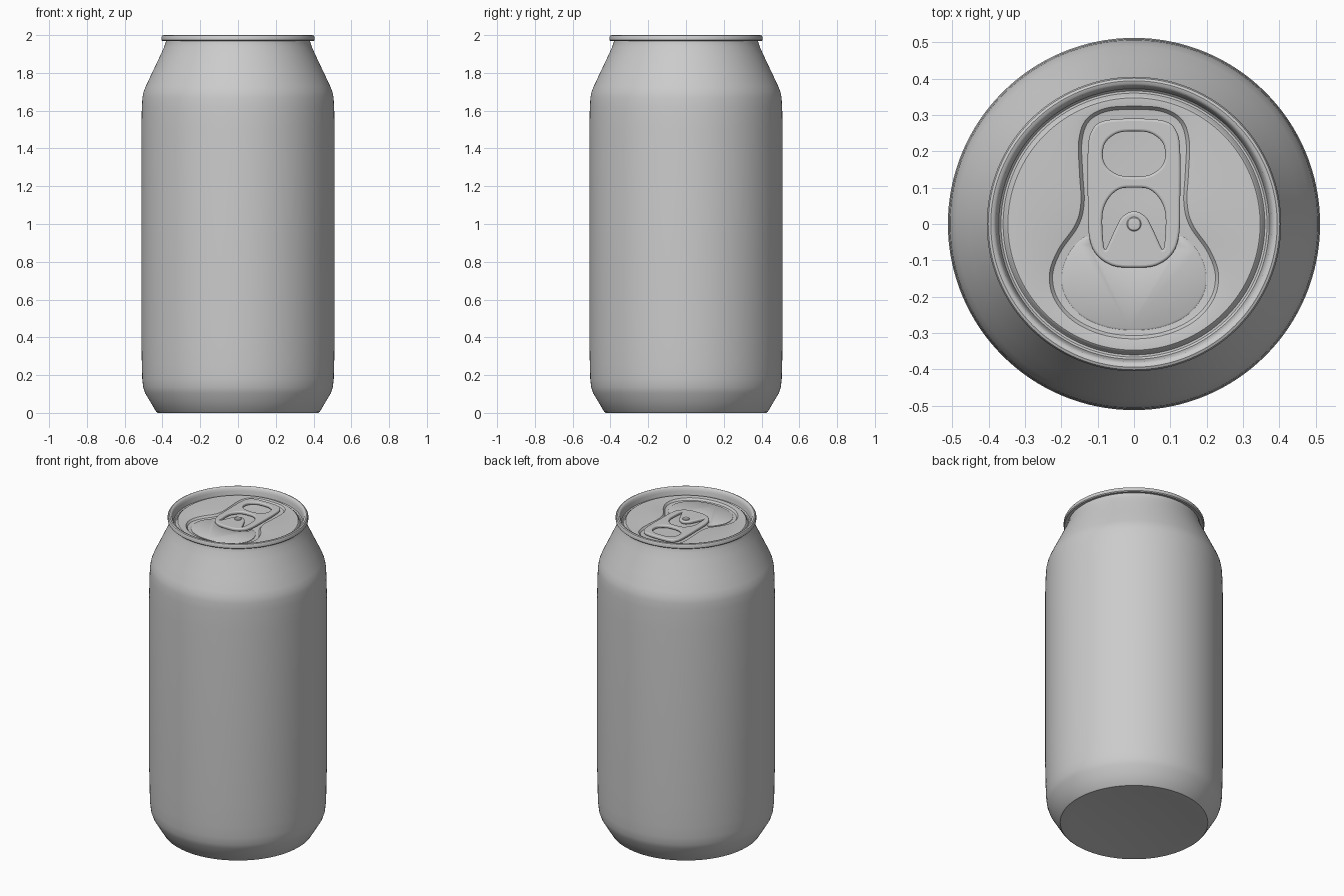
import bpy, bmesh, math
from mathutils import Vector

if "Cube" in bpy.data.objects:
    bpy.data.objects.remove(bpy.data.objects["Cube"])

metal = bpy.data.materials.new("aluminium grey")
metal.diffuse_color = (0.6, 0.6, 0.6, 1)
metal.use_nodes = True
metal.node_tree.nodes["Principled BSDF"].inputs["Base Color"].default_value = metal.diffuse_color
SEG = 128


def finish(ob, angle=35):
    ob.data.materials.clear()
    ob.data.materials.append(metal)
    bpy.ops.object.select_all(action='DESELECT')
    ob.select_set(True)
    bpy.context.view_layer.objects.active = ob
    bpy.ops.object.shade_smooth_by_angle(angle=math.radians(angle))


def loft(name, rings, cap_start=False, cap_end=False):
    """Skin a list of rings, each with the same number of points."""
    bm = bmesh.new()
    loops = [[bm.verts.new(p) for p in ring] for ring in rings]
    for a, b in zip(loops, loops[1:]):
        for i in range(len(a)):
            j = (i + 1) % len(a)
            bm.faces.new((a[i], a[j], b[j], b[i]))
    if cap_start:
        bm.faces.new(loops[0][::-1])
    if cap_end:
        bm.faces.new(loops[-1])
    me = bpy.data.meshes.new(name)
    bm.to_mesh(me)
    bm.free()
    ob = bpy.data.objects.new(name, me)
    bpy.context.collection.objects.link(ob)
    finish(ob)
    return ob


def circle(r, z):
    return [(r * math.cos(math.tau * i / SEG), r * math.sin(math.tau * i / SEG), z) for i in range(SEG)]


def mirrored(half):
    """Close a right-hand half outline that runs from bottom to top."""
    return half + [(-x, y) for x, y in reversed(half) if abs(x) > 1e-5]


def smooth(points, n=12):
    """Closed Catmull-Rom curve through the points."""
    p = [Vector(q) for q in points]
    out = []
    for i in range(len(p)):
        a, b, c, d = (p[(i + k - 1) % len(p)] for k in range(4))
        for s in range(n):
            t = s / n
            out.append(0.5 * (2 * b + (c - a) * t + (2 * a - 5 * b + 4 * c - d) * t * t
                              + (3 * b - a - 3 * c + d) * t ** 3))
    return out


def inset(pts, d):
    """Move a counter-clockwise outline inwards."""
    out = []
    for i, p in enumerate(pts):
        t = (pts[(i + 1) % len(pts)] - pts[i - 1]).normalized()
        out.append(p + Vector((-t.y, t.x)) * d)
    return out


def by_angle(pts):
    """Resample an outline around the origin at SEG equal angles."""
    polar = sorted((math.atan2(p.y, p.x) % math.tau, p.length) for p in pts)
    polar = [(polar[-1][0] - math.tau, polar[-1][1])] + polar + [(polar[0][0] + math.tau, polar[0][1])]
    out = []
    for i in range(SEG):
        a = math.tau * i / SEG
        for (a0, r0), (a1, r1) in zip(polar, polar[1:]):
            if a0 <= a <= a1:
                r = r0 + (r1 - r0) * (a - a0) / max(a1 - a0, 1e-9)
                out.append(Vector((r * math.cos(a), r * math.sin(a))))
                break
    return out


def at(pts, z):
    return [(p.x, p.y, z) for p in pts]


# Can body with a shallow domed base, shoulder and neck
body = [(0.01, 0.022), (0.2, 0.018), (0.36, 0.006), (0.41, 0.0), (0.425, 0.0), (0.433, 0.006),
        (0.465, 0.06), (0.492, 0.105), (0.502, 0.135), (0.507, 0.18), (0.509, 0.25), (0.512, 0.4),
        (0.512, 1.5), (0.509, 1.62), (0.506, 1.67), (0.5, 1.7), (0.488, 1.73), (0.455, 1.8),
        (0.41, 1.895), (0.39, 1.94), (0.381, 1.968), (0.381, 1.975)]
loft("can_body", [circle(r, z) for r, z in body], cap_start=True)

# Rolled rim and countersink groove
rim = [(0.381, 1.972), (0.4, 1.969), (0.405, 1.974), (0.405, 1.99), (0.401, 1.997), (0.394, 2.0),
       (0.386, 1.998), (0.38, 1.992), (0.376, 1.975), (0.372, 1.95), (0.366, 1.944), (0.36, 1.944),
       (0.355, 1.95), (0.352, 1.958), (0.347, 1.962)]
loft("rim", [circle(r, z) for r, z in rim])

# Lid panel with a keyhole-shaped recess
keyhole = smooth(mirrored([(0, -0.32), (0.09, -0.308), (0.17, -0.27), (0.222, -0.21), (0.237, -0.14),
                           (0.213, -0.07), (0.165, 0.0), (0.15, 0.06), (0.154, 0.14), (0.156, 0.23),
                           (0.135, 0.29), (0.08, 0.322), (0, 0.328)]))
steps = [(0, 1.962), (0.004, 1.961), (0.009, 1.954), (0.013, 1.949), (0.018, 1.948)]
panel = [circle(0.347, 1.962)] + [at(by_angle(inset(keyhole, d)), z) for d, z in steps]
loft("lid_panel", panel, cap_end=True)

# Raised pour opening panel
mouth = smooth(mirrored([(0, -0.292), (0.08, -0.282), (0.15, -0.248), (0.192, -0.19), (0.197, -0.13),
                         (0.175, -0.075), (0.14, -0.038), (0.12, -0.04), (0.105, -0.075), (0, -0.1)]))
loft("pour_panel", [at(mouth, 1.947), at(mouth, 1.951), at(inset(mouth, 0.005), 1.954)], cap_end=True)

# Pull tab with a finger hole and a crescent slot around the tongue
tab_outline = smooth(mirrored([(0, -0.12), (0.06, -0.114), (0.105, -0.082), (0.124, -0.03), (0.127, 0.06),
                               (0.127, 0.2), (0.117, 0.255), (0.085, 0.283), (0, 0.29)]), 8)
finger = smooth(mirrored([(0, 0.13), (0.045, 0.136), (0.077, 0.16), (0.086, 0.192),
                          (0.077, 0.226), (0.045, 0.25), (0, 0.255)]), 8)
slot = smooth(mirrored([(0, 0.035), (0.032, 0.02), (0.052, -0.015), (0.068, -0.05), (0.08, -0.07),
                        (0.086, -0.03), (0.086, 0.03), (0.07, 0.07), (0.04, 0.096), (0, 0.1)]), 8)
curve = bpy.data.curves.new("pull_tab", 'CURVE')
curve.dimensions = '2D'
curve.fill_mode = 'BOTH'
curve.extrude = 0.003
curve.bevel_depth = 0.007
curve.bevel_resolution = 3
curve.offset = -0.007
for pts in (tab_outline, finger, slot):
    sp = curve.splines.new('POLY')
    sp.points.add(len(pts) - 1)
    for q, p in zip(sp.points, pts):
        q.co = (p.x, p.y, 0, 1)
    sp.use_cyclic_u = True
tab = bpy.data.objects.new("pull_tab", curve)
tab.location.z = 1.963
bpy.context.collection.objects.link(tab)
bpy.context.view_layer.objects.active = tab
tab.select_set(True)
bpy.ops.object.convert(target='MESH')
finish(bpy.context.object, 40)

# Rivet holding the tab
loft("rivet", [circle(r, z) for r, z in [(0.02, 1.948), (0.02, 1.976), (0.017, 1.979), (0.01, 1.98)]], cap_end=True)
